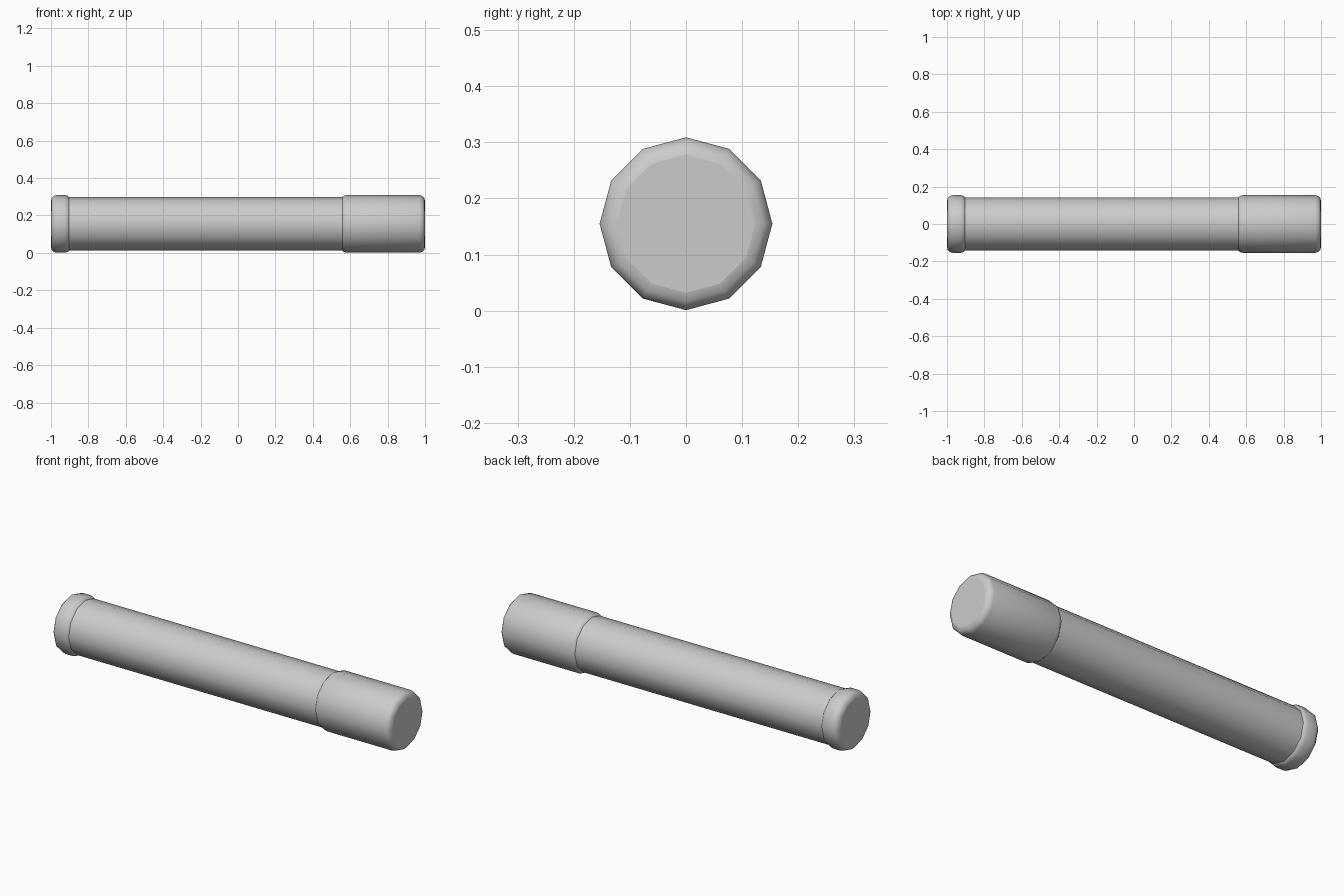
import bpy, bmesh, math
from mathutils import Matrix

if "Cube" in bpy.data.objects:
    bpy.data.objects.remove(bpy.data.objects["Cube"])

SIDES = 12
AXIS_Z = 0.155


def rod(name, x0, x1, radius, bevel=0.0):
    """Twelve-sided cylinder along x, with optionally rounded rims."""
    bm = bmesh.new()
    bmesh.ops.create_cone(bm, cap_ends=True, segments=SIDES, radius1=radius,
                          radius2=radius, depth=x1 - x0)
    bmesh.ops.rotate(bm, verts=bm.verts, matrix=Matrix.Rotation(math.pi / 2, 3, 'Y'))
    if bevel:
        rims = [e for e in bm.edges
                if abs(e.verts[0].co.x - e.verts[1].co.x) < 1e-4]
        bmesh.ops.bevel(bm, geom=rims, offset=bevel, offset_type='OFFSET',
                        segments=3, profile=0.5, affect='EDGES')
    # rounded walls are smooth, end discs stay flat
    for f in bm.faces:
        f.smooth = len(f.verts) < SIDES
    for e in bm.edges:
        e.smooth = all(f.smooth for f in e.link_faces)
    mesh = bpy.data.meshes.new(name)
    bm.to_mesh(mesh)
    bm.free()
    obj = bpy.data.objects.new(name, mesh)
    obj.location = ((x0 + x1) / 2, 0, AXIS_Z)
    bpy.context.collection.objects.link(obj)
    return obj


# main tube, ends tucked inside the two caps
rod("tube_body", -0.95, 0.60, 0.143)
# short end ring and long cap
rod("short_end_cap", -1.0, -0.895, 0.154, 0.03)
rod("long_end_cap", 0.55, 1.0, 0.154, 0.03)
